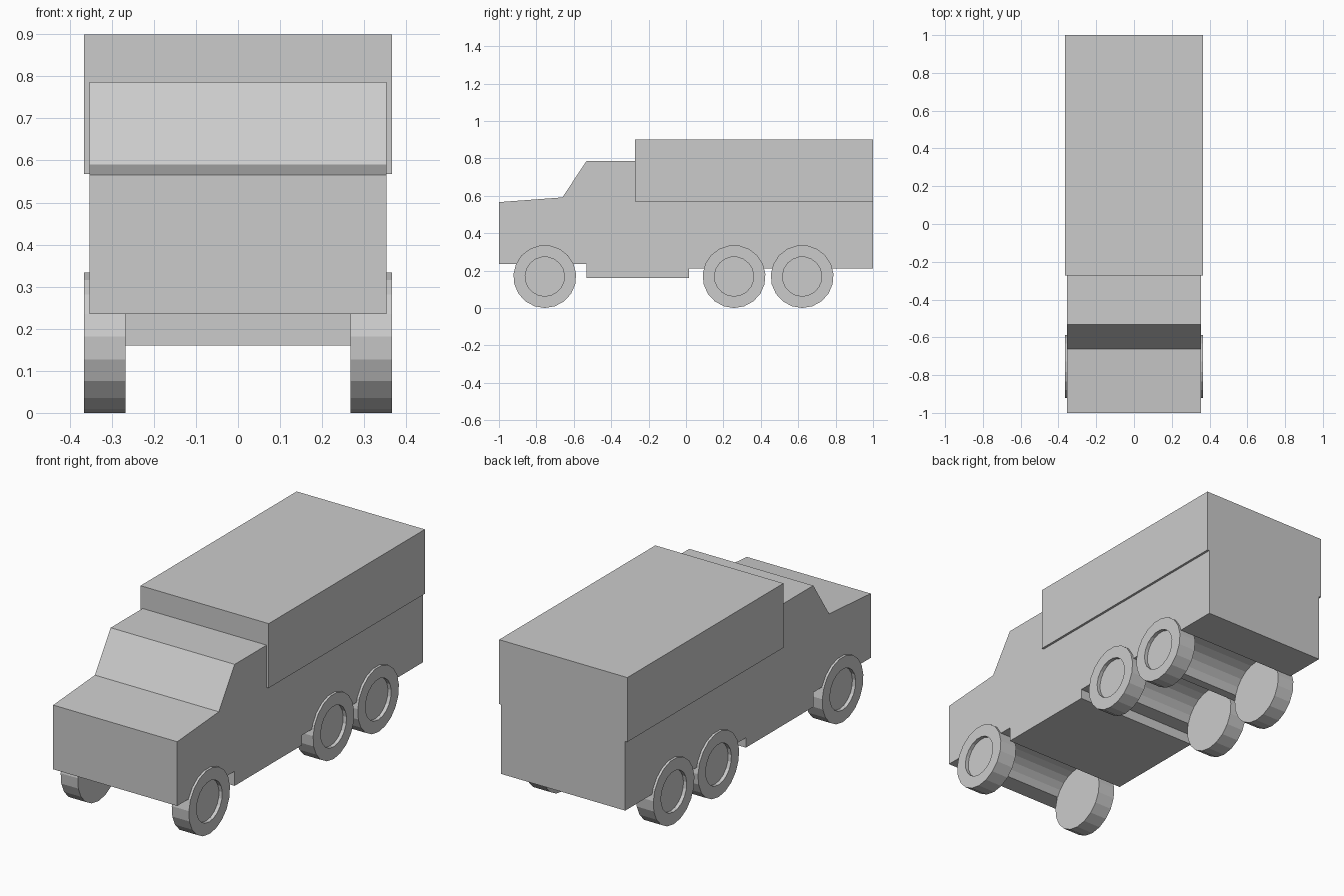
import bpy, bmesh, math

if "Cube" in bpy.data.objects:
    bpy.data.objects.remove(bpy.data.objects["Cube"])

WHEEL_Y = (-0.755, 0.257, 0.621)
R, SIDES = 0.168, 19


def finish(name, bm):
    bmesh.ops.recalc_face_normals(bm, faces=bm.faces[:])
    mesh = bpy.data.meshes.new(name)
    bm.to_mesh(mesh)
    bm.free()
    obj = bpy.data.objects.new(name, mesh)
    bpy.context.collection.objects.link(obj)
    return obj


def prism(name, profile, half_width):
    """Extrude a (y, z) side profile across the width."""
    bm = bmesh.new()
    face = bm.faces.new([bm.verts.new((-half_width, y, z)) for y, z in profile])
    new = bmesh.ops.extrude_face_region(bm, geom=[face])["geom"]
    moved = [v for v in new if isinstance(v, bmesh.types.BMVert)]
    bmesh.ops.translate(bm, verts=moved, vec=(2 * half_width, 0, 0))
    return finish(name, bm)


def arch(y, z_bottom, radius=0.165, steps=10):
    """Wheel arch points, running from rear to front over the wheel."""
    a = math.asin((z_bottom - R) / radius)
    angles = [a + (math.pi - 2 * a) * i / steps for i in range(steps + 1)]
    return [(y + radius * math.cos(t), R + radius * math.sin(t)) for t in angles]


def wheel(name, side, y):
    """Turned wheel with a flat back and a recessed hub on the outside."""
    section = [(0.268, R), (0.3655, R), (0.3655, 0.105), (0.347, 0.105)]
    bm = bmesh.new()
    rings = []
    for x, r in section:
        ring = []
        for k in range(SIDES):
            t = 2 * math.pi * k / SIDES
            ring.append(bm.verts.new((side * x, y + r * math.sin(t), R - r * math.cos(t))))
        rings.append(ring)
    for a, b in zip(rings, rings[1:]):
        for k in range(SIDES):
            n = (k + 1) % SIDES
            bm.faces.new((a[k], a[n], b[n], b[k]))
    bm.faces.new(rings[0])
    bm.faces.new(rings[-1])
    return finish(name, bm)


# Cab, hood and lower body in one side profile with wheel arches
body = [(-1, 0.235), (-1, 0.566), (-0.661, 0.591), (-0.532, 0.786), (-0.272, 0.786),
        (-0.272, 0.568), (1, 0.568), (1, 0.211)]
body += arch(WHEEL_Y[2], 0.211) + arch(WHEEL_Y[1], 0.211)
body += [(0.017, 0.211), (0.017, 0.16), (-0.532, 0.16), (-0.532, 0.235)]
body += arch(WHEEL_Y[0], 0.235)
prism("cab_and_body", body, 0.3535)

# Cargo box, slightly wider than the body
prism("cargo_box", [(-0.272, 0.568), (-0.272, 0.9), (1, 0.9), (1, 0.568)], 0.3655)

# Three pairs of wheels
for label, y in zip(("front", "middle", "rear"), WHEEL_Y):
    for side, side_name in ((-1, "left"), (1, "right")):
        wheel(f"{label}_wheel_{side_name}", side, y)
